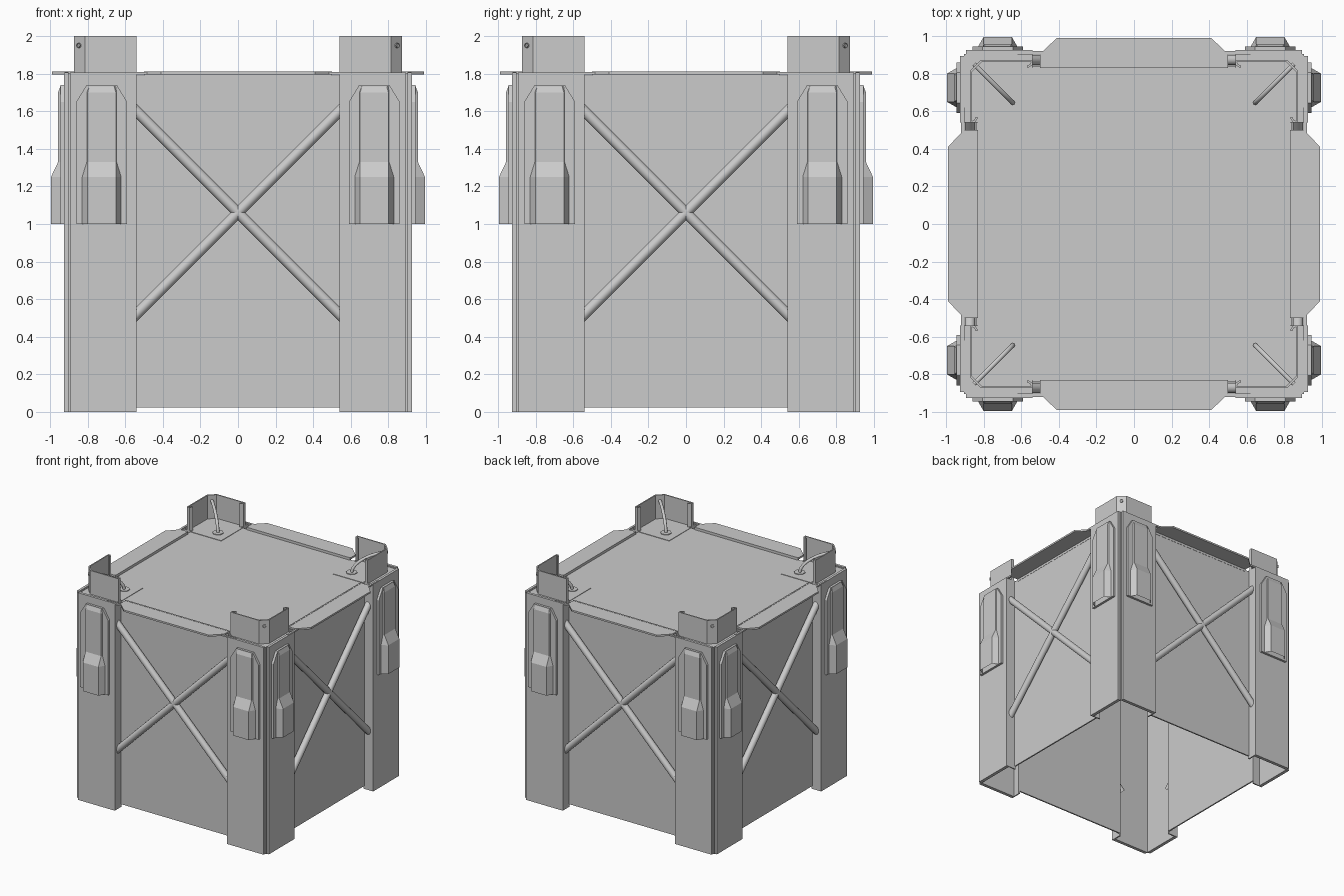
import bpy, bmesh, math
from mathutils import Matrix, Vector

cube = bpy.data.objects.get("Cube")
if cube:
    bpy.data.objects.remove(cube, do_unlink=True)

grey = bpy.data.materials.new("plain_grey")
grey.use_nodes = True
COLOUR = (0.6, 0.6, 0.6, 1)
grey.diffuse_color = COLOUR
grey.node_tree.nodes["Principled BSDF"].inputs["Base Color"].default_value = COLOUR


def finish(name, bm, turn=0, smooth=False, wall=0):
    """Turn the part about the centre by quarter turns and make the object."""
    if not wall:
        bmesh.ops.recalc_face_normals(bm, faces=bm.faces)
    bm.transform(Matrix.Rotation(turn * math.pi / 2, 4, "Z"))
    me = bpy.data.meshes.new(name)
    bm.to_mesh(me)
    bm.free()
    me.materials.append(grey)
    ob = bpy.data.objects.new(name, me)
    bpy.context.collection.objects.link(ob)
    if smooth:
        for p in me.polygons:
            p.use_smooth = len(p.vertices) == 4
    if wall:
        mod = ob.modifiers.new("wall", "SOLIDIFY")
        mod.thickness = wall
        mod.offset = 1
    return ob


def prism(name, pts, lo, hi, turn=0, upright=False):
    """Extrude an outline along z, or along y when upright."""
    bm = bmesh.new()
    put = (lambda a, b, c: (a, c, b)) if upright else (lambda a, b, c: (a, b, c))
    f = bm.faces.new([bm.verts.new(put(a, b, lo)) for a, b in pts])
    top = bmesh.ops.extrude_face_region(bm, geom=[f])["geom"]
    move = Vector(put(0, 0, hi - lo))
    bmesh.ops.translate(bm, vec=move, verts=[v for v in top if isinstance(v, bmesh.types.BMVert)])
    return finish(name, bm, turn)


def box(name, x0, x1, y0, y1, z0, z1, turn=0):
    return prism(name, [(x0, y0), (x1, y0), (x1, y1), (x0, y1)], z0, z1, turn)


def strip(name, path, z0, z1, thick, turn):
    """Folded sheet wall that follows a plan path."""
    bm = bmesh.new()
    low = [bm.verts.new((x, y, z0)) for x, y in path]
    high = [bm.verts.new((x, y, z1)) for x, y in path]
    for i in range(len(path) - 1):
        bm.faces.new((low[i], low[i + 1], high[i + 1], high[i]))
    return finish(name, bm, turn, wall=thick)


def rod(name, a, b, radius, turn):
    bm = bmesh.new()
    a, b = Vector(a), Vector(b)
    m = Matrix.Translation((a + b) / 2) @ (b - a).to_track_quat("Z", "Y").to_matrix().to_4x4()
    bmesh.ops.create_cone(bm, cap_ends=True, segments=16, radius1=radius, radius2=radius,
                          depth=(b - a).length, matrix=m)
    return finish(name, bm, turn, smooth=True)


def bracket_cover(name, cx, turn):
    """Tapered hollow cover, open at the bottom, wider and deeper low down."""
    sections = [(1.0, .105, .075, .995), (1.25, .105, .075, .995), (1.33, .08, .075, .957),
                (1.70, .08, .075, .957), (1.735, .075, .065, .944)]
    bm = bmesh.new()
    rings = []
    for z, back, front, depth in sections:
        rings.append([bm.verts.new((cx + x, -y, z)) for x, y in
                      ((-back, .943), (-front, depth), (front, depth), (back, .943))])
    for r, s in zip(rings, rings[1:]):
        for i in range(3):
            bm.faces.new((r[i], r[i + 1], s[i + 1], s[i]))
    bm.faces.new(rings[-1])
    return finish(name, bm, turn)


def cable(turn):
    cu = bpy.data.curves.new("corner_cable", "CURVE")
    cu.dimensions = "3D"
    cu.bevel_depth = 0.013
    cu.bevel_resolution = 2
    sp = cu.splines.new("BEZIER")
    sp.bezier_points.add(1)
    ends = [((.85, .95 + 1), (.75, 1.95)), ((.645, 1.79), (.645, 1.88))]
    for p, ((r, z), (hr, hz)) in zip(sp.bezier_points, ends):
        p.co = (r, r, z)
        p.handle_left = p.handle_right = (hr, hr, hz)
    cu.materials.append(grey)
    ob = bpy.data.objects.new("corner_cable", cu)
    ob.rotation_euler.z = turn * math.pi / 2
    bpy.context.collection.objects.link(ob)


# Top deck
box("top_deck", -.835, .835, -.835, .835, 1.775, 1.79)

for k in range(4):
    # Side panel with its raised rim and overhanging flap
    box("side_panel", -.55, .55, -.84, -.828, .025, 1.79, k)
    box("deck_rim", -.5, .5, -.842, -.83, 1.775, 1.812, k)
    prism("edge_flap", [(-.5, -.84), (-.5, -.905), (-.41, -.99), (.41, -.99),
                        (.5, -.905), (.5, -.84)], 1.795, 1.81, k)

    # Crossed braces
    for s in (-1, 1):
        rod("cross_brace", (-.6 * s, -.872, 1.66), (.6 * s, -.872, .46), .028, k)

    # Corner post, its cap and the fin standing on it
    strip("corner_post", [(.54, .83), (.54, .905), (.905, .905), (.905, .54), (.83, .54)],
          0, 1.8, .012, k)
    box("post_cap", .54, .905, .54, .905, 1.778, 1.794, k)
    strip("corner_fin", [(.565, .83), (.54, .845), (.54, .872), (.815, .872), (.872, .815),
                         (.872, .54), (.845, .54), (.83, .565)], 1.79, 2.0, .012, k)

    # Post facing plates, bracket plates and covers on each side
    for s in (-1, 1):
        box("post_facing", min(.54 * s, .895 * s), max(.54 * s, .895 * s),
            -.925, -.903, 0, 1.805, k)
        cx = .725 * s
        prism("bracket_plate", [(cx - .135, 1.0), (cx + .135, 1.0), (cx + .135, 1.65),
                                (cx + .08, 1.74), (cx - .08, 1.74), (cx - .135, 1.65)],
              -.945, -.924, k, upright=True)
        bracket_cover("bracket_cover", cx, k)
        box("flap_hinge", min(.48 * s, .62 * s), max(.48 * s, .62 * s),
            -.92, -.903, 1.795, 1.808, k)

    # Cable and its deck socket
    cable(k)
    prism("cable_socket", [(.645 + .045 * math.cos(a), .645 + .045 * math.sin(a)) for a in
                           (math.pi * (i + .5) / 4 for i in range(8))], 1.785, 1.8, k)
